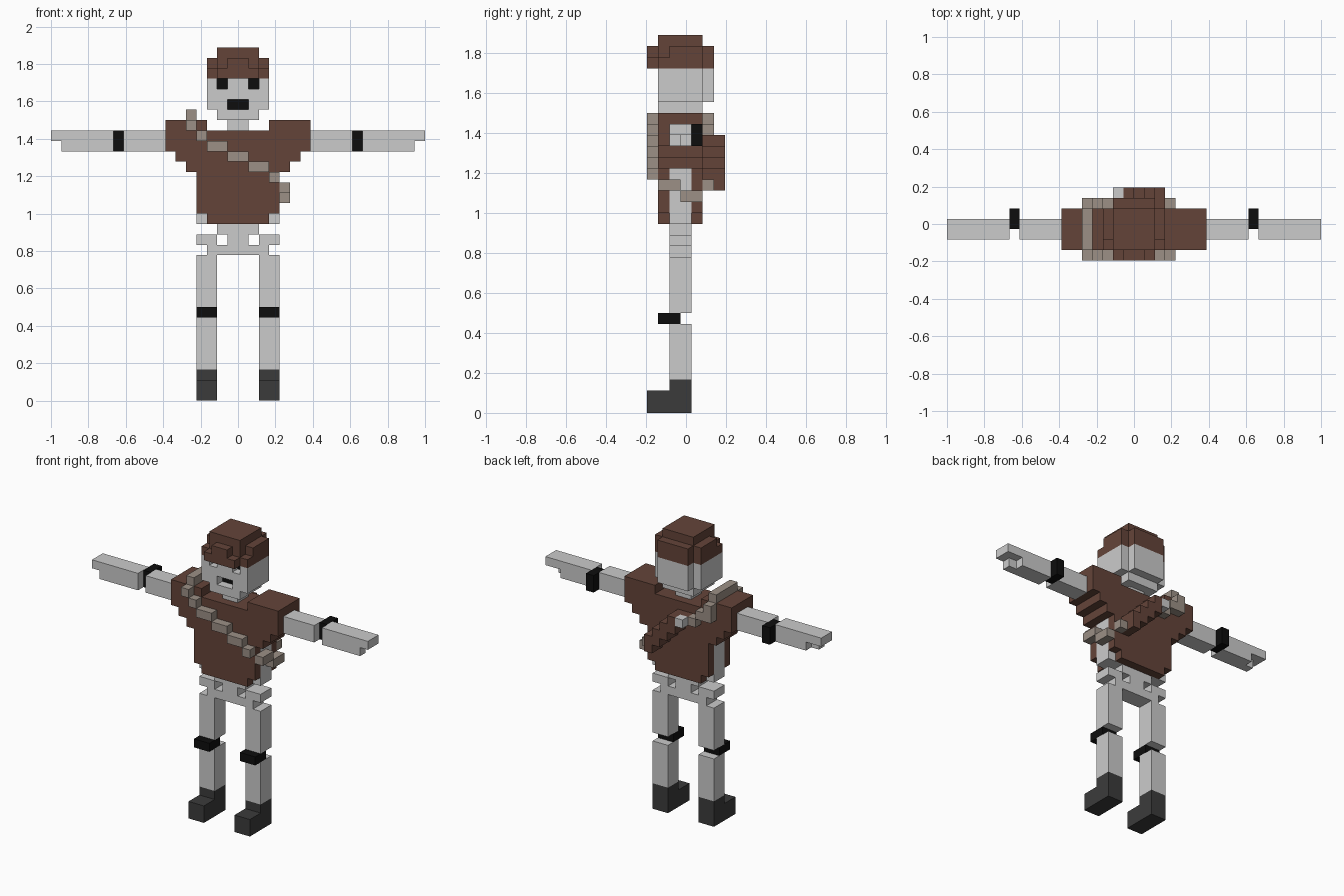
import bpy, bmesh, math

if "Cube" in bpy.data.objects:
    bpy.data.objects.remove(bpy.data.objects["Cube"])

U = 1 / 18          # size of one block
cells = {}          # (x, y, z) -> part name; later parts replace earlier ones


def box(part, x, y, z, mirror=False):
    """Fill a block range; part None carves it away."""
    for i in range(*x):
        for j in range(*y):
            for k in range(*z):
                for a in ((i, -1 - i) if mirror else (i,)):
                    if part:
                        cells[a, j, k] = part
                    else:
                        cells.pop((a, j, k), None)


# legs, knees and boots
box("legs", (2, 4), (2, 4), (3, 14), True)
box(None, (2, 4), (2, 4), (8, 9), True)
box("knee_joints", (2, 4), (1, 3), (8, 9), True)
box("boots", (2, 4), (0, 4), (0, 2), True)
box("boots", (2, 4), (2, 4), (2, 3), True)

# pelvis, spine and torso core
box("pelvis", (0, 3), (2, 4), (14, 15), True)
box("pelvis", (0, 1), (2, 4), (15, 16), True)
box("pelvis", (2, 4), (2, 4), (15, 16), True)
box("pelvis", (0, 2), (2, 4), (16, 17), True)
box("torso", (0, 4), (2, 4), (17, 22), True)
box("torso", (0, 1), (2, 4), (26, 27), True)

# arms, elbows and hands
box("arms", (7, 17), (2, 4), (24, 26), True)
box("arms", (17, 18), (2, 4), (25, 26), True)
box(None, (16, 17), (3, 4), (24, 25), True)
box(None, (11, 12), (2, 4), (24, 26), True)
box("elbow_joints", (11, 12), (3, 5), (24, 26), True)

# shirt: front and back panels, then stepped sleeves
for y in ((1, 2), (4, 5)):
    box("shirt", (0, 3), y, (17, 18), True)
    box("shirt", (0, 4), y, (18, 22), True)
for half, z in ((5, (22, 23)), (6, (23, 24)), (7, (24, 26))):
    box("shirt", (0, half), (1, 5), z, True)
box("shirt", (3, 7), (1, 5), (26, 27), True)

# head with recessed eyes and mouth
box("head", (0, 2), (1, 5), (27, 28), True)
box("head", (0, 3), (1, 5), (28, 31), True)
box("head", (0, 2), (5, 6), (28, 31), True)
for x, z in (((1, 2), (30, 31)), ((0, 1), (28, 29))):
    box(None, x, (1, 2), z, True)
    box("eyes_and_mouth", x, (2, 3), z, True)

# hair with stepped fringe
box("hair", (0, 3), (1, 5), (31, 33), True)
box(None, (2, 3), (1, 2), (32, 33), True)
box("hair", (0, 2), (5, 6), (31, 33), True)
box("hair", (0, 2), (1, 5), (33, 34), True)
box("hair", (0, 2), (0, 1), (31, 32), True)
box("hair", (0, 1), (0, 1), (32, 33), True)

# strap: down the chest, over the shoulder, round the hip and up the back
for x, z in (((-5, -4), (26, 27)), ((-4, -3), (25, 26)), ((-3, -1), (24, 25)),
             ((-1, 1), (23, 24)), ((1, 3), (22, 23)), ((3, 4), (21, 22))):
    box("strap", x, (0, 1), z)
box("strap", (-5, -4), (1, 5), (27, 28))
box("strap", (4, 5), (1, 3), (20, 21))
box("strap", (4, 5), (3, 5), (19, 20))
box("strap", (-5, -4), (5, 6), (25, 27))
box("strap", (-4, -3), (5, 6), (25, 26))
box("strap", (-3, -2), (5, 6), (24, 25))
box("strap", (3, 4), (5, 6), (20, 21))

# diagonal back case with a pale tip
for x in range(-2, 3):
    box("back_case", (x, x + 1), (5, 7), (22 - x, min(25, 24 - x)))
box("case_tip", (-2, -1), (6, 7), (24, 25))
box("back_case", (-2, -1), (5, 6), (24, 25))


def material(name, rgb):
    m = bpy.data.materials.new(name)
    m.diffuse_color = [((c / 255 + 0.055) / 1.055) ** 2.4 for c in rgb] + [1]
    m.use_nodes = True
    m.node_tree.nodes["Principled BSDF"].inputs["Base Color"].default_value = m.diffuse_color
    return m


pale = material("pale_grey", (203, 203, 203))
brown = material("brown", (100, 68, 57))
taupe = material("taupe", (156, 144, 134))
dark = material("dark_grey", (59, 59, 59))
black = material("black", (13, 13, 13))
colours = {"shirt": brown, "hair": brown, "back_case": brown, "strap": taupe,
           "boots": dark, "knee_joints": black, "elbow_joints": black,
           "eyes_and_mouth": black, "case_tip": pale}

# build one mesh per part from the exposed block faces
for part in sorted(set(cells.values())):
    bm = bmesh.new()
    for c, owner in cells.items():
        if owner != part:
            continue
        for axis in range(3):
            for side in (0, 1):
                n = list(c)
                n[axis] += 2 * side - 1
                if tuple(n) in cells:
                    continue
                b, d = (axis + 1) % 3, (axis + 2) % 3
                quad = []
                for s, t in ((0, 0), (1, 0), (1, 1), (0, 1)):
                    p = list(c)
                    p[axis] += side
                    p[b] += s
                    p[d] += t
                    quad.append(bm.verts.new((p[0] * U, (p[1] - 3.5) * U, p[2] * U)))
                bm.faces.new(quad if side else quad[::-1])
    bmesh.ops.remove_doubles(bm, verts=bm.verts, dist=1e-4)
    bmesh.ops.dissolve_limit(bm, angle_limit=math.radians(1),
                             verts=bm.verts, edges=bm.edges)
    me = bpy.data.meshes.new(part)
    bm.to_mesh(me)
    bm.free()
    me.materials.append(colours.get(part, pale))
    bpy.context.collection.objects.link(bpy.data.objects.new(part, me))
